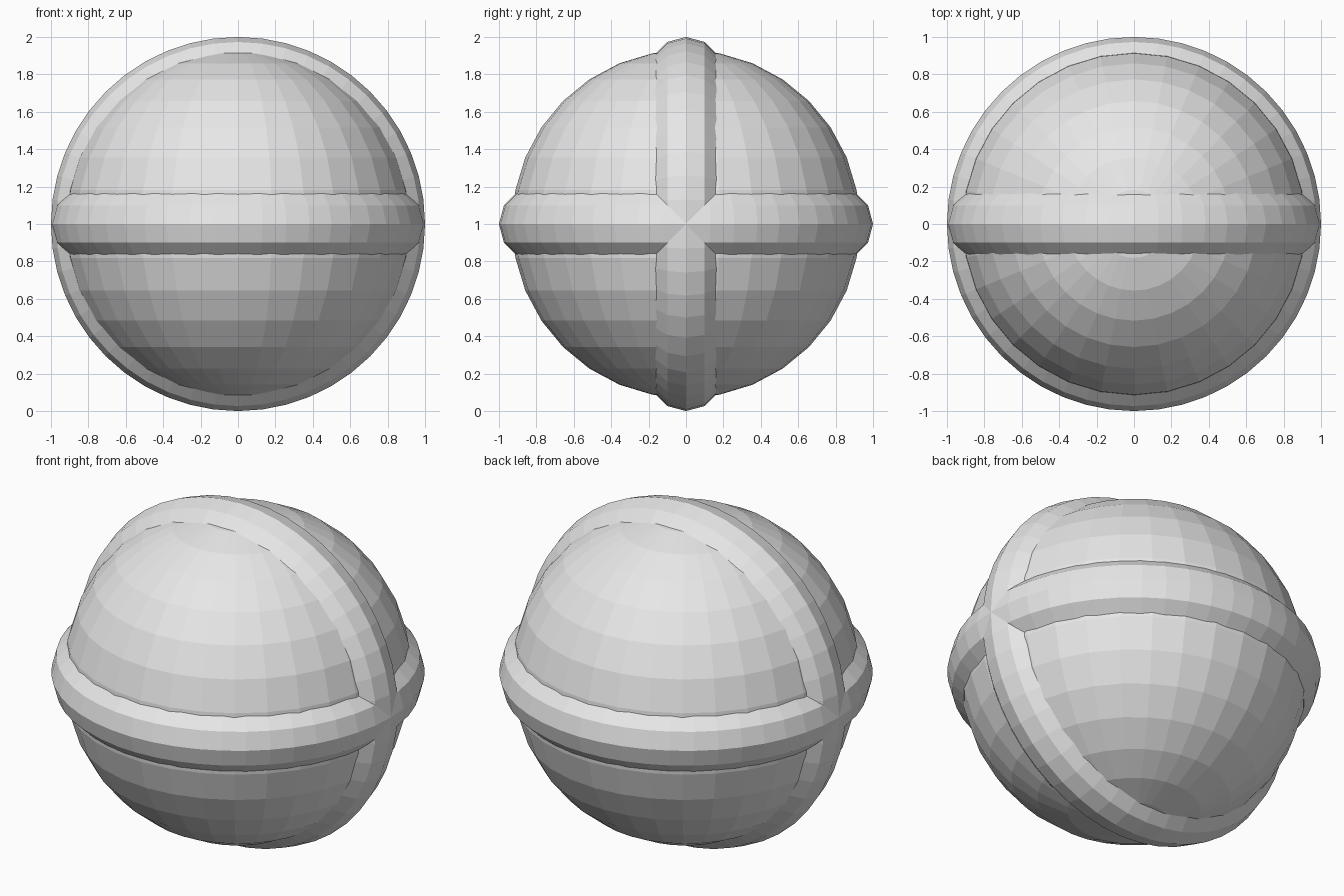
import bpy
import math

cube = bpy.data.objects.get("Cube")
if cube:
    bpy.data.objects.remove(cube, do_unlink=True)

CENTRE = (0, 0, 1)

# Single plain grey material
grey = bpy.data.materials.new("light_grey")
grey.use_nodes = True
colour = (0.8, 0.8, 0.8, 1)
grey.diffuse_color = colour
grey.node_tree.nodes["Principled BSDF"].inputs["Base Color"].default_value = colour


def finish(name):
    """Name the new part, give it the material and keep its faces flat."""
    obj = bpy.context.object
    obj.name = obj.data.name = name
    obj.data.materials.append(grey)
    obj.data.shade_flat()
    return obj


def add_band(name, tilt):
    """Raised ring around the ball; only its outer part shows."""
    bpy.ops.mesh.primitive_torus_add(
        location=CENTRE, rotation=(tilt, 0, 0),
        major_radius=0.8, minor_radius=0.2,
        major_segments=48, minor_segments=12)
    return finish(name)


# Ball body
bpy.ops.mesh.primitive_uv_sphere_add(
    segments=32, ring_count=16, radius=0.93, location=CENTRE)
finish("ball")

# Two crossing bands: around the equator and over the poles
add_band("equator_band", 0)
add_band("upright_band", math.radians(90))
